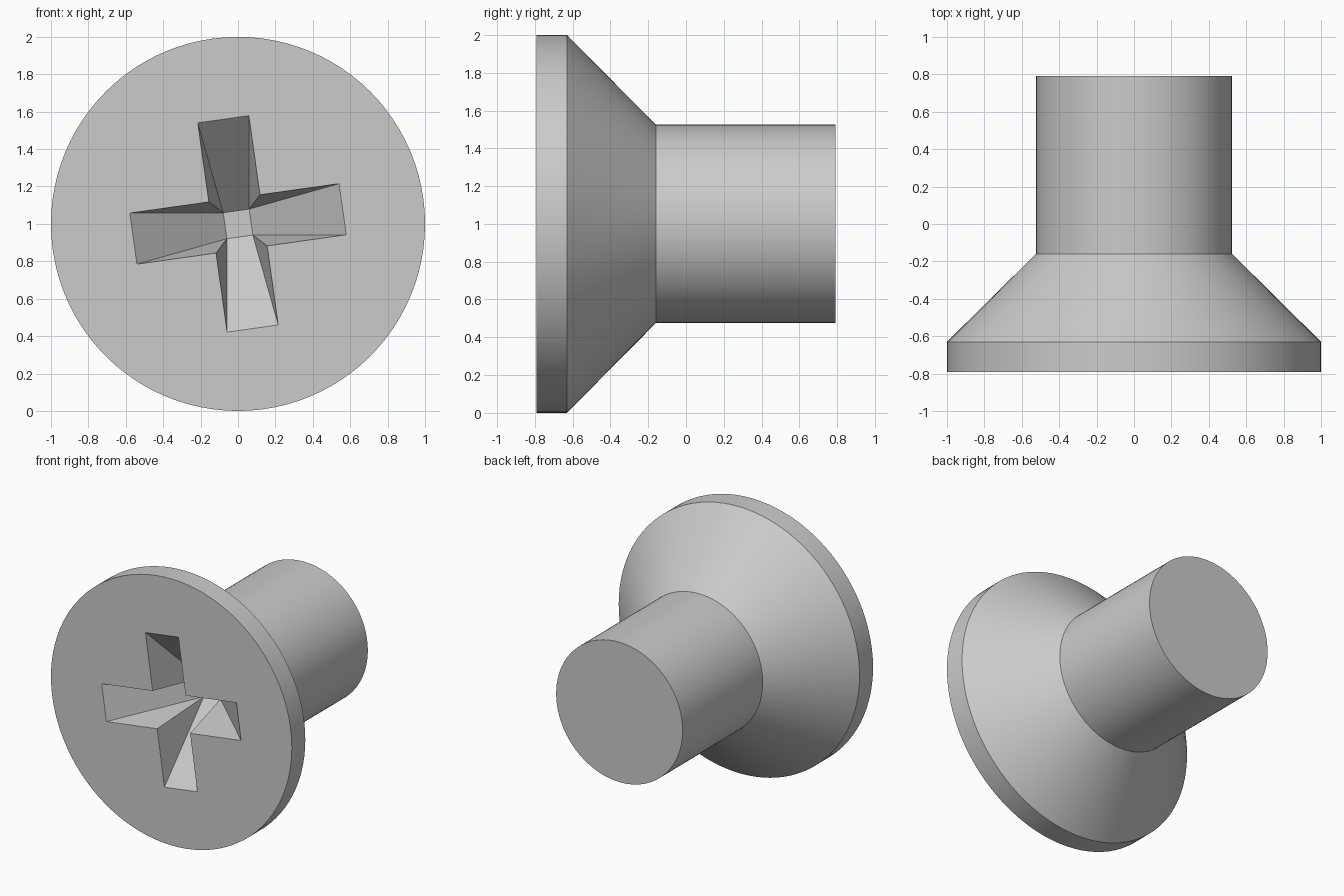
import bpy
import bmesh
import math

cube = bpy.data.objects.get("Cube")
if cube:
    bpy.data.objects.remove(cube, do_unlink=True)

SEGMENTS = 96
CENTRE_Z = 1.0
FRONT_Y, BACK_Y = -0.79, 0.79

# Head rim, countersunk cone and shank as (radius, y)
PROFILE = [(1.0, FRONT_Y), (1.0, -0.63), (0.525, -0.16), (0.525, BACK_Y)]

# Cross recess
TWIST = math.radians(8)
ARM_LENGTH, ARM_HALF = 0.565, 0.138
FLOOR_HALF, DEPTH = 0.07, 0.47

steel = bpy.data.materials.new("steel_grey")
steel.use_nodes = True
colour = (0.6, 0.6, 0.6, 1.0)
steel.diffuse_color = colour
steel.node_tree.nodes["Principled BSDF"].inputs["Base Color"].default_value = colour

bm = bmesh.new()


def ring(radius, y):
    angles = [2 * math.pi * i / SEGMENTS for i in range(SEGMENTS)]
    return [bm.verts.new((radius * math.cos(a), y, CENTRE_Z + radius * math.sin(a)))
            for a in angles]


def recess_vert(u, v, quarter, y):
    a = TWIST + quarter * math.pi / 2
    return bm.verts.new((u * math.cos(a) - v * math.sin(a), y,
                         CENTRE_Z + u * math.sin(a) + v * math.cos(a)))


def loop_edges(verts):
    pairs = zip(verts, verts[1:] + verts[:1])
    return [bm.edges.get(p) or bm.edges.new(p) for p in pairs]


# Turned outer surface and flat back end
rings = [ring(r, y) for r, y in PROFILE]
for a, b in zip(rings, rings[1:]):
    for i in range(SEGMENTS):
        j = (i + 1) % SEGMENTS
        bm.faces.new((a[i], a[j], b[j], b[i]))
bm.faces.new(rings[-1])

# Recess: four arms sloping down to a small square floor
floor = [recess_vert(FLOOR_HALF, FLOOR_HALF, q, FRONT_Y + DEPTH) for q in range(4)]
inner = [recess_vert(ARM_HALF, ARM_HALF, q, FRONT_Y) for q in range(4)]
outline = []
for q in range(4):
    low = recess_vert(ARM_LENGTH, -ARM_HALF, q, FRONT_Y)
    high = recess_vert(ARM_LENGTH, ARM_HALF, q, FRONT_Y)
    outline += [low, high, inner[q]]
    bm.faces.new((low, high, floor[q], floor[q - 1]))
    bm.faces.new((high, inner[q], floor[q]))
    bm.faces.new((low, floor[q - 1], inner[q - 1]))
bm.faces.new(floor)

# Flat front face around the recess
bmesh.ops.triangle_fill(bm, edges=loop_edges(rings[0]) + loop_edges(outline),
                        use_beauty=True, normal=(0, -1, 0))
bmesh.ops.recalc_face_normals(bm, faces=bm.faces[:])

mesh = bpy.data.meshes.new("countersunk_screw")
bm.to_mesh(mesh)
bm.free()
mesh.materials.append(steel)
screw = bpy.data.objects.new("countersunk_screw", mesh)
bpy.context.collection.objects.link(screw)

bpy.ops.object.select_all(action="DESELECT")
screw.select_set(True)
bpy.context.view_layer.objects.active = screw
bpy.ops.object.shade_smooth_by_angle(angle=math.radians(20))
